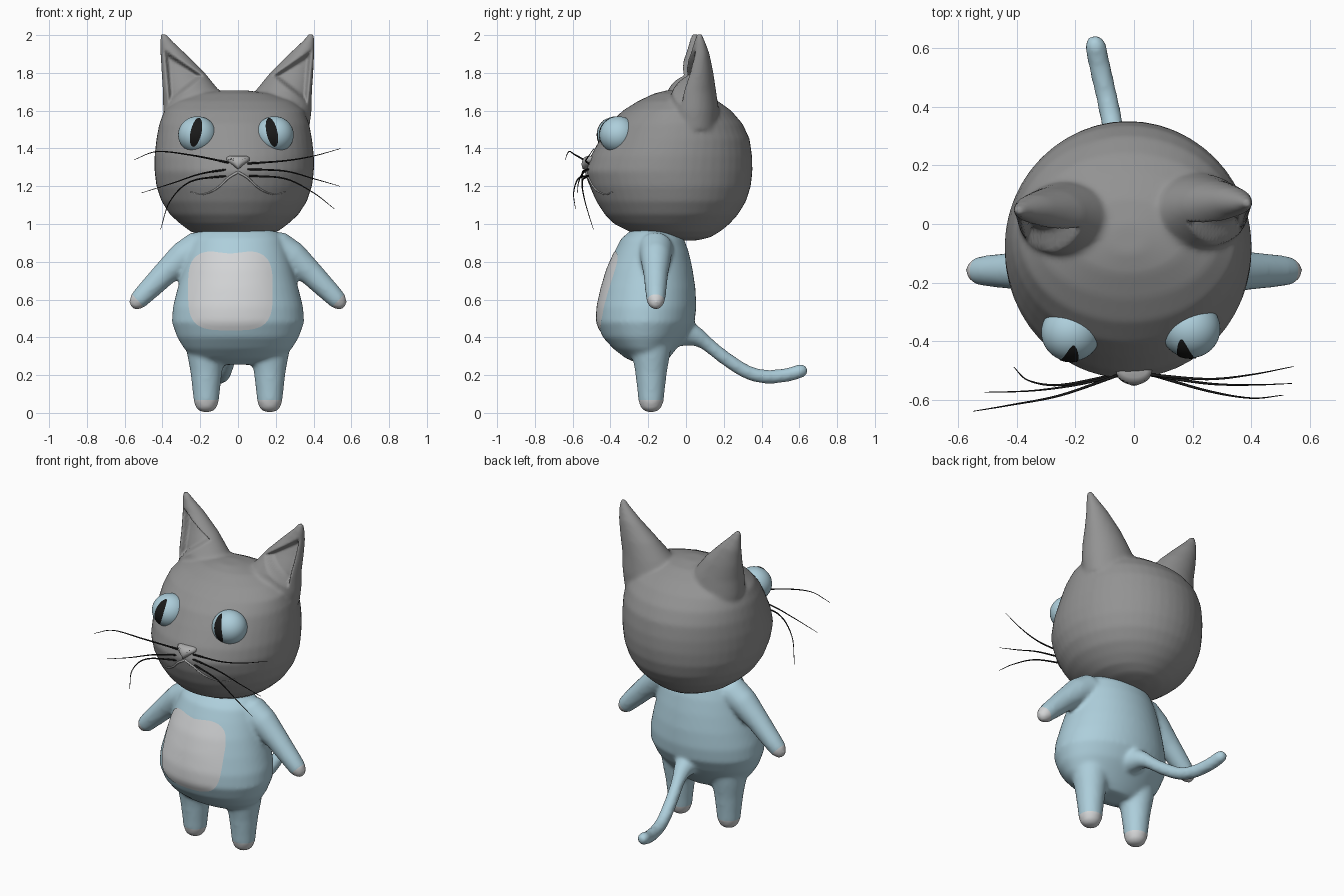
import bpy, bmesh, math
from mathutils import Vector, Matrix
from mathutils.bvhtree import BVHTree

if "Cube" in bpy.data.objects:
    bpy.data.objects.remove(bpy.data.objects["Cube"])


def material(name, r, g, b):
    m = bpy.data.materials.new(name)
    m.diffuse_color = (r, g, b, 1)
    m.use_nodes = True
    m.node_tree.nodes["Principled BSDF"].inputs["Base Color"].default_value = m.diffuse_color
    return m


GREY = material("fur grey", 0.29, 0.29, 0.29)
BLUE = material("pale blue", 0.42, 0.62, 0.71)
PALE = material("light grey", 0.65, 0.66, 0.67)
MID = material("nose grey", 0.42, 0.42, 0.42)
BLACK = material("black", 0.01, 0.01, 0.01)


def skin(bm, rings):
    """Bridge equal rings of points and cap both ends."""
    vs = [[bm.verts.new(p) for p in ring] for ring in rings]
    n = len(vs[0])
    for a, b in zip(vs, vs[1:]):
        for i in range(n):
            bm.faces.new((a[i], a[(i + 1) % n], b[(i + 1) % n], b[i]))
    bm.faces.new(vs[0][::-1])
    bm.faces.new(vs[-1])


def loft(bm, rows, n=48):
    """Stack of level ellipses: (z, centre x, half width, front y, back y)."""
    skin(bm, [[(cx + rx * math.cos(t * math.tau / n),
                (yf + yb) / 2 + (yb - yf) / 2 * math.sin(t * math.tau / n), z)
               for t in range(n)] for z, cx, rx, yf, yb in rows])


def tube(bm, pts, radii, n=20):
    pts = [Vector(p) for p in pts]
    rings = []
    side = None
    for i, (p, r) in enumerate(zip(pts, radii)):
        d = (pts[min(i + 1, len(pts) - 1)] - pts[max(i - 1, 0)]).normalized()
        side = side or d.orthogonal()
        side = (side - d * side.dot(d)).normalized()
        up = d.cross(side)
        rings.append([p + r * (side * math.cos(a) + up * math.sin(a))
                      for a in (k * math.tau / n for k in range(n))])
    skin(bm, rings)


def smooth_path(pts, steps=6):
    """Catmull-Rom points through a short list."""
    p = [Vector(q) for q in pts]
    p = [2 * p[0] - p[1]] + p + [2 * p[-1] - p[-2]]
    out = []
    for a, b, c, d in zip(p, p[1:], p[2:], p[3:]):
        for k in range(steps):
            t = k / steps
            out.append(0.5 * (2 * b + (c - a) * t + (2 * a - 5 * b + 4 * c - d) * t * t
                              + (3 * b - a - 3 * c + d) * t ** 3))
    return out + [p[-2]]


def finish(bm, name, *mats):
    bmesh.ops.recalc_face_normals(bm, faces=bm.faces)
    for f in bm.faces:
        f.smooth = True
    me = bpy.data.meshes.new(name)
    bm.to_mesh(me)
    ob = bpy.data.objects.new(name, me)
    bpy.context.collection.objects.link(ob)
    for m in mats:
        me.materials.append(m)
    return ob


def fuse(bm, voxel, rounds):
    """Merge overlapping solids into one soft skin; return it as a new bmesh."""
    ob = finish(bm, "fuse_helper")
    mod = ob.modifiers.new("remesh", 'REMESH')
    mod.mode = 'VOXEL'
    mod.voxel_size = voxel
    sm = ob.modifiers.new("smooth", 'SMOOTH')
    sm.factor, sm.iterations = 0.5, rounds
    dg = bpy.context.evaluated_depsgraph_get()
    dg.update()
    me = bpy.data.meshes.new_from_object(ob.evaluated_get(dg))
    out = bmesh.new()
    out.from_mesh(me)
    bpy.data.objects.remove(ob)
    bpy.data.meshes.remove(me)
    return out


def project(tree, x, z, lift):
    hit, nor, _, _ = tree.ray_cast(Vector((x, -2, z)), Vector((0, 1, 0)))
    if hit is None:
        hit, nor, _, _ = tree.find_nearest(Vector((x, -0.45, z)))
    return hit + nor * lift


def patch(name, tree, shape, mat, lift=0.004, rings=8, n=48):
    """Thin painted plate laid on a surface; shape(angle) gives its x, z rim offset."""
    bm = bmesh.new()
    cx, cz, rim = shape
    centre = bm.verts.new(project(tree, cx, cz, lift))
    prev = None
    for r in range(1, rings + 1):
        cur = []
        for k in range(n):
            dx, dz = rim(k * math.tau / n)
            cur.append(bm.verts.new(project(tree, cx + dx * r / rings, cz + dz * r / rings, lift)))
        for k in range(n):
            j = (k + 1) % n
            bm.faces.new((prev[k], cur[k], cur[j], prev[j]) if prev else (centre, cur[k], cur[j]))
        prev = cur
    for f in bm.faces:
        f.normal_update()
    if sum(f.normal.y for f in bm.faces) > 0:
        bmesh.ops.reverse_faces(bm, faces=bm.faces)
    ob = finish(bm, name, mat)
    if sum(p.normal.y for p in ob.data.polygons) > 0:
        ob.data.flip_normals()


def ellipse(a, b, tilt):
    c, s = math.cos(tilt), math.sin(tilt)
    return lambda t: (a * math.cos(t) * c + b * math.sin(t) * s,
                      -a * math.cos(t) * s + b * math.sin(t) * c)


# Head with ears
bm = bmesh.new()
loft(bm, [(z, -0.02, rx, yf, yb) for z, rx, yf, yb in [
    (0.913, .05, -.06, .06), (0.93, .15, -.18, .13), (0.96, .23, -.30, .18),
    (1.0, .285, -.38, .23), (1.05, .34, -.43, .275), (1.12, .385, -.475, .318),
    (1.2, .412, -.51, .343), (1.28, .422, -.53, .352), (1.36, .422, -.505, .35),
    (1.45, .412, -.455, .337), (1.53, .397, -.405, .30), (1.6, .37, -.335, .24),
    (1.65, .31, -.255, .17), (1.69, .20, -.17, .09), (1.708, .06, -.10, 0)]])
for s, dy in ((-1, 0), (1, 0.025)):
    loft(bm, [(z, s * cx - 0.003, rx, yf + dy, yb + dy) for z, cx, rx, yf, yb in [
        (1.5, .20, .18, -.12, .15), (1.6, .213, .18, -.12, .15), (1.7, .243, .152, -.10, .135),
        (1.8, .287, .115, -.045, .12), (1.9, .340, .068, 0, .10), (1.97, .378, .032, .02, .075),
        (2.005, .39, .016, .03, .06)]], 32)
bm = fuse(bm, 0.012, 6)
bm.normal_update()
# hollow of each ear: push the front inside a triangle backwards
tri = [Vector(p) for p in ((-.396, 1.93), (-.37, 1.63), (-.175, 1.785))]
moves = []
for v in bm.verts:
    if v.co.z > 1.6 and v.normal.y < 0.05:
        q = Vector((-abs(v.co.x), v.co.z))
        d = min((b - a).normalized().cross(q - a) for a, b in zip(tri, tri[1:] + tri[:1]))
        if d > 0:
            t = min(d / 0.028, 1)
            moves.append((v, 0.06 * t * t * (3 - 2 * t)))
for v, m in moves:
    v.co.y += m
head_tree = BVHTree.FromBMesh(bm)
finish(bm, "head", GREY)

# Body with arms, legs and tail
bm = bmesh.new()
loft(bm, [(z, 0, rx, yf, yb) for z, rx, yf, yb in [
    (.255, .12, -.24, -.12), (.29, .235, -.32, -.09), (.34, .285, -.385, -.05),
    (.40, .322, -.44, 0), (.48, .35, -.475, .045), (.56, .345, -.472, .055),
    (.66, .32, -.45, .05), (.76, .292, -.42, .035), (.85, .265, -.38, .015),
    (.92, .24, -.345, -.01), (.96, .205, -.30, -.05), (.975, .12, -.24, -.1)]])
for s in (-1, 1):
    tube(bm, [(s * x, -.16, z) for x, z in ((.15, .89), (.21, .872), (.29, .825), (.39, .735),
                                            (.50, .625), (.53, .593), (.553, .568), (.562, .558))],
         (.07, .092, .083, .066, .054, .049, .032, .012))
    tube(bm, [(s * .168, -.185, z) for z in (.45, .38, .30, .22, .12, .06, .022, .004)],
         (.10, .112, .10, .085, .073, .067, .052, .025))
tail = smooth_path([(0, -.03, .43), (-.015, .07, .395), (-.045, .20, .295), (-.07, .32, .218),
                    (-.09, .42, .192), (-.115, .53, .20), (-.132, .61, .223), (-.137, .642, .235)], 4)
tube(bm, tail, [max(.037, .08 - .008 * i) if i < len(tail) - 4 else .034 - .006 * (i - len(tail) + 4)
                for i in range(len(tail))])
bm = fuse(bm, 0.012, 8)

# paw tips are cut off by planes and coloured
cuts = [(Vector((0, 0, .068)), Vector((0, 0, -1)), lambda c: c.z < .2 and c.y < 0)]
for s in (-1, 1):
    cuts.append((Vector((s * .524, 0, .588)), Vector((s * .73, 0, -.68)),
                 lambda c, s=s: c.x * s > .42))
for co, no, inside in cuts:
    faces = [f for f in bm.faces if inside(f.calc_center_median())]
    geom = faces + list({e for f in faces for e in f.edges}) + list({v for f in faces for v in f.verts})
    bmesh.ops.bisect_plane(bm, geom=geom, plane_co=co, plane_no=no)
    for f in bm.faces:
        c = f.calc_center_median()
        if inside(c) and (c - co).dot(no) > 0:
            f.material_index = 1
body_tree = BVHTree.FromBMesh(bm)
finish(bm, "body", BLUE, PALE)


# Belly patch: rounded square with a slight dip on top
def belly_rim(t):
    c, s = math.cos(t), math.sin(t)
    x = .222 * math.copysign(abs(c) ** .55, c)
    z = .212 * math.copysign(abs(s) ** .55, s)
    return x, z - (.02 * math.exp(-(x / .09) ** 2) if s > 0 else 0)


patch("belly_patch", body_tree, (-.04, .65, belly_rim), PALE, .003, 12, 72)

# Eyes and pupils
for side, centre, pupil, tilt in (("left", (-.215, -.37, 1.472), (-.222, 1.485), .22),
                                  ("right", (.193, -.358, 1.472), (.18, 1.485), -.22)):
    bm = bmesh.new()
    bmesh.ops.create_uvsphere(bm, u_segments=40, v_segments=24, radius=1,
                              matrix=Matrix.Translation(centre) @ Matrix.Diagonal((.102, .1, .098, 1)))
    tree = BVHTree.FromBMesh(bm)
    finish(bm, side + "_eye", BLUE)
    patch(side + "_pupil", tree, (*pupil, ellipse(.028, .076, tilt)), BLACK, .003)

# Nose with nostrils
bm = bmesh.new()
loft(bm, [(1.292, 0, .006, -.548, -.48), (1.315, 0, .032, -.553, -.47), (1.335, 0, .06, -.55, -.46),
          (1.352, 0, .062, -.54, -.46), (1.36, 0, .045, -.525, -.47)], 24)
nose_tree = BVHTree.FromBMesh(bm)
finish(bm, "nose", MID)
for s in (-1, 1):
    patch("nostril", nose_tree, (s * .036, 1.343, ellipse(.023, .011, s * .3)), BLACK, .003, 3, 20)

# Mouth line
for s in (-1, 1):
    line = smooth_path([(0, 0, 1.275), (s * .05, 0, 1.245), (s * .1, 0, 1.198), (s * .15, 0, 1.168),
                        (s * .2, 0, 1.157), (s * .25, 0, 1.17)])
    bm = bmesh.new()
    tube(bm, [project(head_tree, p.x, p.z, .001) for p in line],
         [.007 - .005 * i / len(line) for i in range(len(line))], 8)
    finish(bm, "mouth_line", MID)

# Whiskers
for pts in ([(-.05, -.515, 1.325), (-.25, -.585, 1.365), (-.43, -.62, 1.383), (-.55, -.64, 1.34)],
            [(-.05, -.515, 1.29), (-.2, -.55, 1.265), (-.35, -.57, 1.215), (-.51, -.575, 1.165)],
            [(-.06, -.515, 1.255), (-.25, -.55, 1.225), (-.36, -.535, 1.12), (-.41, -.49, .97)],
            [(.05, -.515, 1.32), (.25, -.53, 1.335), (.4, -.515, 1.36), (.545, -.487, 1.40)],
            [(.05, -.515, 1.29), (.25, -.545, 1.28), (.4, -.55, 1.24), (.54, -.545, 1.20)],
            [(.06, -.515, 1.255), (.25, -.57, 1.24), (.4, -.595, 1.165), (.51, -.585, 1.08)]):
    line = smooth_path(pts)
    bm = bmesh.new()
    tube(bm, line, [.0055 - .0045 * i / len(line) for i in range(len(line))], 8)
    finish(bm, "whisker", BLACK)
